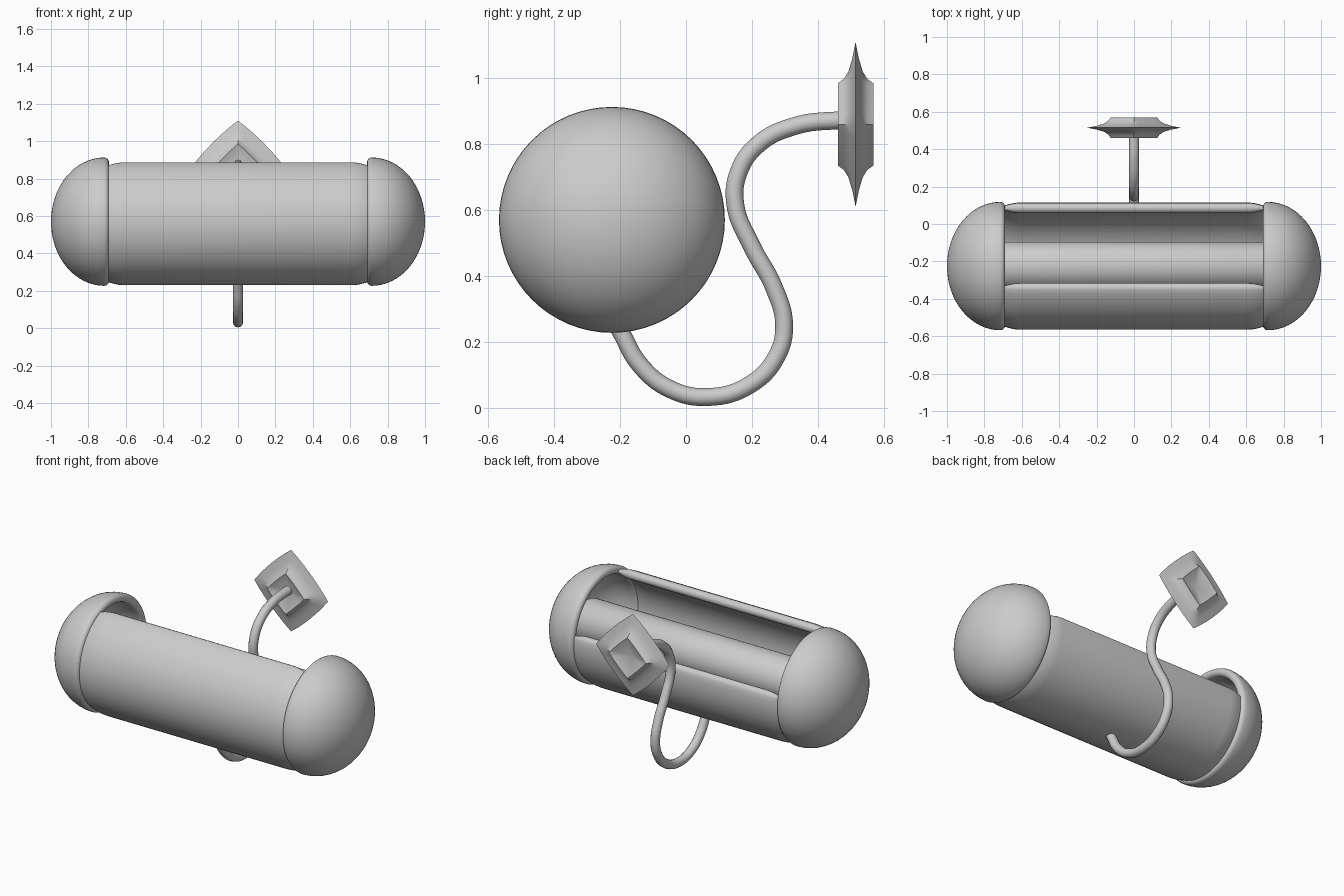
import bpy, bmesh
from math import sin, cos, pi, radians, sqrt

if "Cube" in bpy.data.objects:
    bpy.data.objects.remove(bpy.data.objects["Cube"])

CY, CZ = -0.225, 0.57      # axis of the barrel


def loft(name, loops, closed_loop=True, cap=False, angle=35):
    """Skin a list of equal-length point loops; single-point loops are poles."""
    bm = bmesh.new()
    rings = [[bm.verts.new(p) for p in loop] for loop in loops]
    for a, b in zip(rings, rings[1:]):
        n = max(len(a), len(b))
        for i in range(n):
            j = (i + 1) % n
            quad = [a[i % len(a)], a[j % len(a)], b[j % len(b)], b[i % len(b)]]
            bm.faces.new(list(dict.fromkeys(quad)))
    if cap:
        bm.faces.new(rings[0])
        bm.faces.new(rings[-1])
    bmesh.ops.recalc_face_normals(bm, faces=bm.faces)
    me = bpy.data.meshes.new(name)
    bm.to_mesh(me)
    bm.free()
    ob = bpy.data.objects.new(name, me)
    bpy.context.collection.objects.link(ob)
    bpy.ops.object.select_all(action='DESELECT')
    ob.select_set(True)
    bpy.context.view_layer.objects.active = ob
    bpy.ops.object.shade_smooth_by_angle(angle=radians(angle))
    return ob


def lathe(name, profile, n=64, cap=False):
    """Revolve (x, radius) points about the barrel axis."""
    loops = []
    for x, r in profile:
        if r < 1e-5:
            loops.append([(x, CY, CZ)])
        else:
            loops.append([(x, CY + r * cos(2 * pi * i / n), CZ + r * sin(2 * pi * i / n))
                          for i in range(n)])
    return loft(name, loops, cap=cap)


# hollow domed end caps with a rounded rim
N = 16
outer = [(0.715 + 0.285 * cos(t), 0.343 * sin(t)) for t in [pi / 2 * i / N for i in range(N + 1)]]
rim = [(0.715 - 0.025 * sin(t), 0.318 + 0.025 * cos(t)) for t in [pi * i / 8 for i in range(1, 8)]]
inner = [(0.715 + 0.235 * cos(t), 0.293 * sin(t)) for t in [pi / 2 * (N - i) / N for i in range(N + 1)]]
for side, s in (("left", -1), ("right", 1)):
    lathe("end_cap_" + side, [(s * x, r) for x, r in outer + rim + inner])

# inner roller with softened ends
half = [(0.84, 0.10), (0.835, 0.12), (0.815, 0.13)]
lathe("roller", half + [(-x, r) for x, r in reversed(half)], cap=True)


# open trough shell with rounded lips and thinned ends
def shell_section(x, h, rm=0.313, a0=112, a1=368, n=56):
    a0, a1 = radians(a0), radians(a1)
    pts = []

    def add(a, r):
        pts.append((x, CY + r * cos(a), CZ + r * sin(a)))

    for i in range(n + 1):
        add(a0 + (a1 - a0) * i / n, rm + h)
    for k in range(1, 6):
        add(a1 + h * sin(pi * k / 6) / rm, rm + h * cos(pi * k / 6))
    for i in range(n + 1):
        add(a1 + (a0 - a1) * i / n, rm - h)
    for k in range(1, 6):
        add(a0 - h * sin(pi * k / 6) / rm, rm - h * cos(pi * k / 6))
    return pts


ends = [(0.705, 0.006), (0.69, 0.012), (0.665, 0.019), (0.64, 0.0245), (0.61, 0.027)]
stations = ends + [(-x, h) for x, h in reversed(ends)]
loft("barrel_shell", [shell_section(x, h) for x, h in stations], cap=True)

# bent support wire
path = [(-0.215, 0.265), (-0.195, 0.225), (-0.14, 0.13), (-0.05, 0.057), (0.067, 0.032),
        (0.195, 0.07), (0.275, 0.155), (0.298, 0.25), (0.267, 0.365), (0.2, 0.49),
        (0.15, 0.615), (0.16, 0.715), (0.22, 0.80), (0.33, 0.855), (0.46, 0.872), (0.50, 0.872)]
cu = bpy.data.curves.new("support_wire", 'CURVE')
cu.dimensions = '3D'
cu.bevel_depth = 0.027
cu.bevel_resolution = 4
cu.use_fill_caps = True
cu.resolution_u = 8
sp = cu.splines.new('BEZIER')
sp.bezier_points.add(len(path) - 1)
for p, (y, z) in zip(sp.bezier_points, path):
    p.co = (0, y, z)
    p.handle_left_type = p.handle_right_type = 'AUTO'
bpy.context.collection.objects.link(bpy.data.objects.new("support_wire", cu))


# diamond wall plate: concave bevels and a recessed centre on both faces
def diamond(r, y, n=6, bulge=0.07):
    if r == 0:
        return [(0, 0.515 + y, 0.86)]
    pts = []
    for q in range(4):
        ax, bx = q * pi / 2, (q + 1) * pi / 2
        for i in range(n):
            t = i / n
            k = r * (1 + bulge * 4 * t * (1 - t) * r / 0.25)
            pts.append((k * (cos(ax) * (1 - t) + cos(bx) * t), 0.515 + y,
                        0.86 + k * (sin(ax) * (1 - t) + sin(bx) * t)))
    return pts


face = [(0, 0.018), (0.125, 0.054), (0.138, 0.036), (0.16, 0.022), (0.2, 0.01)]
prof = face + [(0.25, 0)] + [(r, -y) for r, y in reversed(face)]
loft("wall_plate", [diamond(r, y) for r, y in prof], angle=30)
